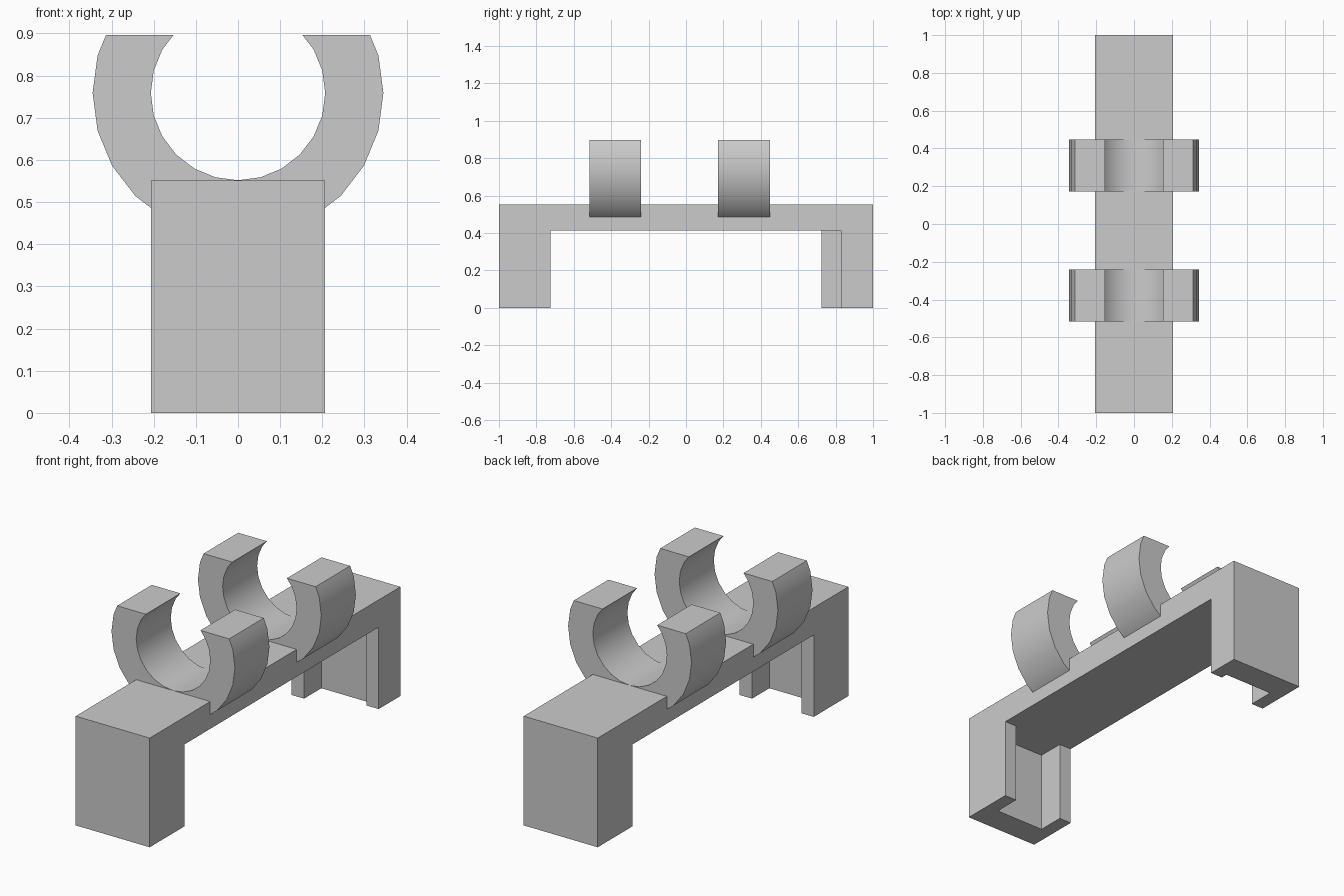
import bpy
import bmesh
from math import sin, cos, tau, radians
from mathutils import Vector

U = 2 / 29            # design module
HALF = 3 * U          # half width of the beam
UNDER = 6 * U         # underside of the beam
TOP = 8 * U           # upper face of the beam
LEG = 4 * U           # leg depth
WALL = 2 * U          # end wall thickness
EPS = 0.05            # cutter overshoot

if "Cube" in bpy.data.objects:
    bpy.data.objects.remove(bpy.data.objects["Cube"])

grey = bpy.data.materials.new("plain grey")
grey.use_nodes = True
colour = (0.6, 0.6, 0.6, 1)
grey.diffuse_color = colour
grey.node_tree.nodes["Principled BSDF"].inputs["Base Color"].default_value = colour


def finish(name, bm):
    bmesh.ops.recalc_face_normals(bm, faces=bm.faces)
    mesh = bpy.data.meshes.new(name)
    bm.to_mesh(mesh)
    bm.free()
    mesh.materials.append(grey)
    obj = bpy.data.objects.new(name, mesh)
    bpy.context.collection.objects.link(obj)
    return obj


def extrude(bm, offset):
    new = bmesh.ops.extrude_face_region(bm, geom=bm.faces[:], use_keep_orig=True)["geom"]
    verts = [v for v in new if isinstance(v, bmesh.types.BMVert)]
    bmesh.ops.translate(bm, verts=verts, vec=offset)


def box(name, low, high):
    low, high = Vector(low), Vector(high)
    bm = bmesh.new()
    bmesh.ops.create_cube(bm, size=1)
    bmesh.ops.scale(bm, verts=bm.verts, vec=high - low)
    bmesh.ops.translate(bm, verts=bm.verts, vec=(low + high) / 2)
    return finish(name, bm)


def activate(obj):
    bpy.ops.object.select_all(action="DESELECT")
    obj.select_set(True)
    bpy.context.view_layer.objects.active = obj


def carve(obj, cutter):
    cutter.hide_render = True
    mod = obj.modifiers.new("carve", "BOOLEAN")
    mod.operation = "DIFFERENCE"
    mod.solver = "EXACT"
    mod.object = cutter
    activate(obj)
    bpy.ops.object.modifier_apply(modifier=mod.name)
    bpy.data.objects.remove(cutter)


# Beam with two legs, from one side profile
profile = [(-1, 0), (LEG - 1, 0), (LEG - 1, UNDER), (1 - LEG, UNDER),
           (1 - LEG, 0), (1, 0), (1, TOP), (-1, TOP)]
bm = bmesh.new()
bm.faces.new([bm.verts.new((-HALF, y, z)) for y, z in profile])
extrude(bm, (2 * HALF, 0, 0))
frame = finish("beam_and_legs", bm)

# Channels on the inner side of both legs
carve(frame, box("front_channel", (-WALL, WALL - 1, -EPS), (WALL, LEG - 1 + EPS, UNDER)))
carve(frame, box("rear_channel", (-WALL, 1 - LEG - EPS, -EPS), (WALL, 1 - WALL, UNDER)))

# Shortened left lip of the rear leg
carve(frame, box("lip_trim", (U, 1 - LEG - EPS, -EPS), (HALF + EPS, 1 - 2.5 * U, UNDER)))


# Open ring clips, cut flat across the top
def clip(name, start):
    sides, centre = 24, 11 * U
    bm = bmesh.new()
    rings = []
    for radius in (3 * U, 5 * U):
        rings.append([bm.verts.new((radius * cos(tau * i / sides), start,
                                    centre + radius * sin(tau * i / sides)))
                      for i in range(sides)])
    inner, outer = rings
    for i in range(sides):
        j = (i + 1) % sides
        bm.faces.new((inner[i], outer[i], outer[j], inner[j]))
    bmesh.ops.bisect_plane(bm, geom=bm.verts[:] + bm.edges[:] + bm.faces[:],
                           plane_co=(0, 0, 13 * U), plane_no=(0, 0, 1), clear_outer=True)
    extrude(bm, (0, LEG, 0))
    obj = finish(name, bm)
    activate(obj)
    bpy.ops.object.shade_smooth_by_angle(angle=radians(30))


clip("front_clip", -7.5 * U)
clip("rear_clip", 2.5 * U)
